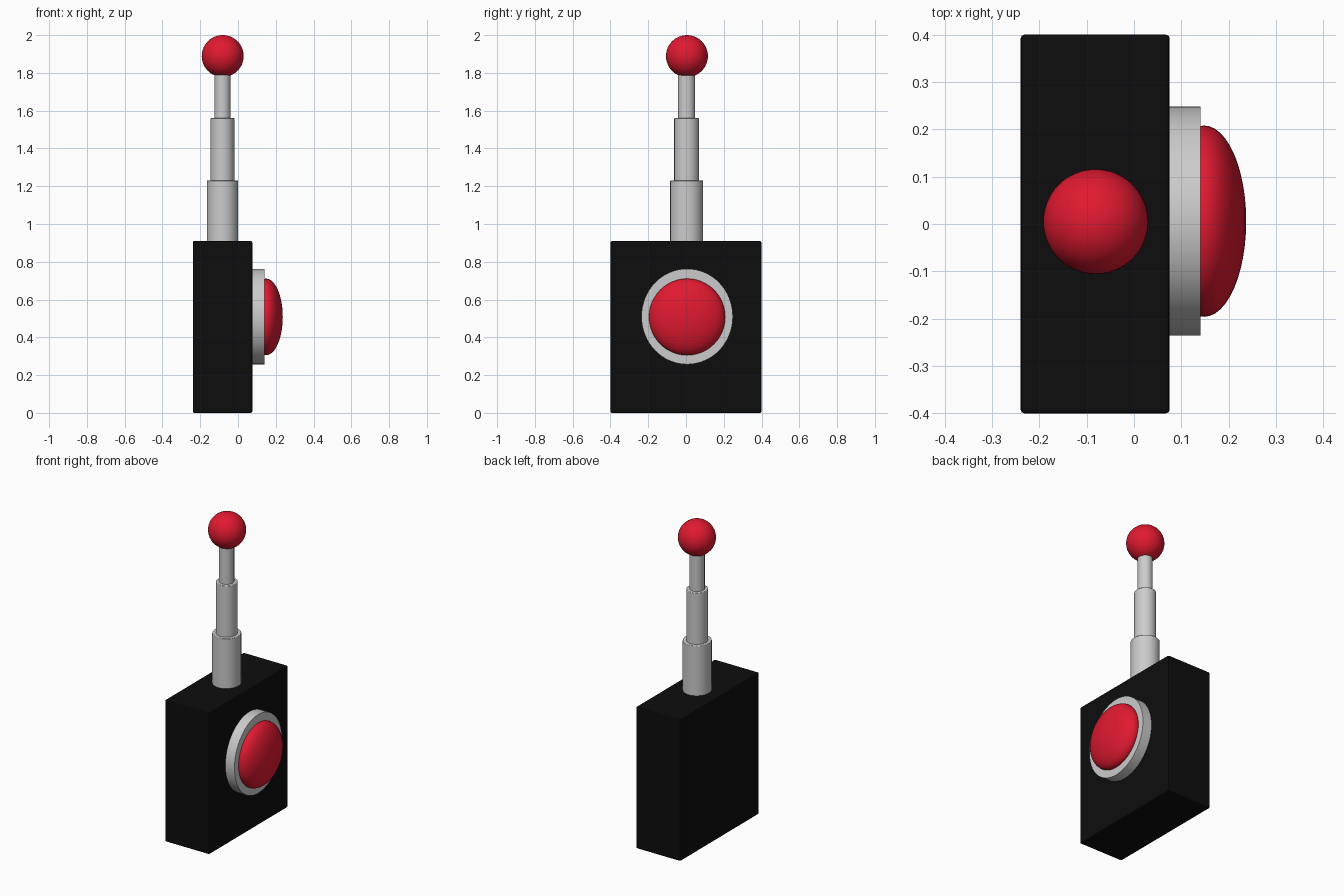
import bpy, math

if "Cube" in bpy.data.objects:
    bpy.data.objects.remove(bpy.data.objects["Cube"])

RED = bpy.data.materials.new("red")
RED.diffuse_color = (0.75, 0.01, 0.03, 1)
RED.use_nodes = True
RED.node_tree.nodes["Principled BSDF"].inputs["Base Color"].default_value = RED.diffuse_color
BLACK = bpy.data.materials.new("black")
BLACK.diffuse_color = (0.004, 0.004, 0.004, 1)
BLACK.use_nodes = True
BLACK.node_tree.nodes["Principled BSDF"].inputs["Base Color"].default_value = BLACK.diffuse_color


def finish(name, scale=(1, 1, 1), mat=None, bevel=0, smooth=True):
    ob = bpy.context.object
    ob.name = name
    ob.scale = scale
    bpy.ops.object.transform_apply(location=False, rotation=True, scale=True)
    if mat:
        ob.data.materials.append(mat)
    if smooth:
        bpy.ops.object.shade_smooth_by_angle(angle=math.radians(35))
    if bevel:
        m = ob.modifiers.new("bevel", 'BEVEL')
        m.width = bevel
        m.segments = 2
        m.limit_method = 'ANGLE'
    return ob


# Black case
bpy.ops.mesh.primitive_cube_add(size=1, location=(-0.082, 0, 0.455))
finish("case", (0.315, 0.8, 0.91), BLACK, 0.008, False)

# Grey button collar, slightly taller than wide
bpy.ops.mesh.primitive_cylinder_add(vertices=64, radius=1, depth=1,
                                    location=(0.1025, 0.006, 0.51))
ob = finish("button_collar", (0.253, 0.242, 0.075))
ob.rotation_euler.y = math.pi / 2

# Red domed button, a squashed sphere
bpy.ops.mesh.primitive_uv_sphere_add(segments=48, ring_count=24, radius=1,
                                     location=(0.148, 0.006, 0.508))
ob = finish("button", (0.203, 0.202, 0.089), RED)
ob.rotation_euler.y = math.pi / 2

# Telescoping antenna sections
sections = [("lower", 0.085, 0.89, 1.23),
            ("middle", 0.064, 1.21, 1.56),
            ("upper", 0.044, 1.54, 1.82)]
for label, r, z0, z1 in sections:
    bpy.ops.mesh.primitive_cylinder_add(vertices=48, radius=r, depth=z1 - z0,
                                        location=(-0.082, 0.003, (z0 + z1) / 2))
    finish("antenna_" + label, (0.98, 1.02, 1), bevel=0.003)

# Ball on the antenna tip
bpy.ops.mesh.primitive_uv_sphere_add(segments=48, ring_count=24, radius=0.111,
                                     location=(-0.081, 0.005, 1.889))
finish("antenna_ball", mat=RED)
